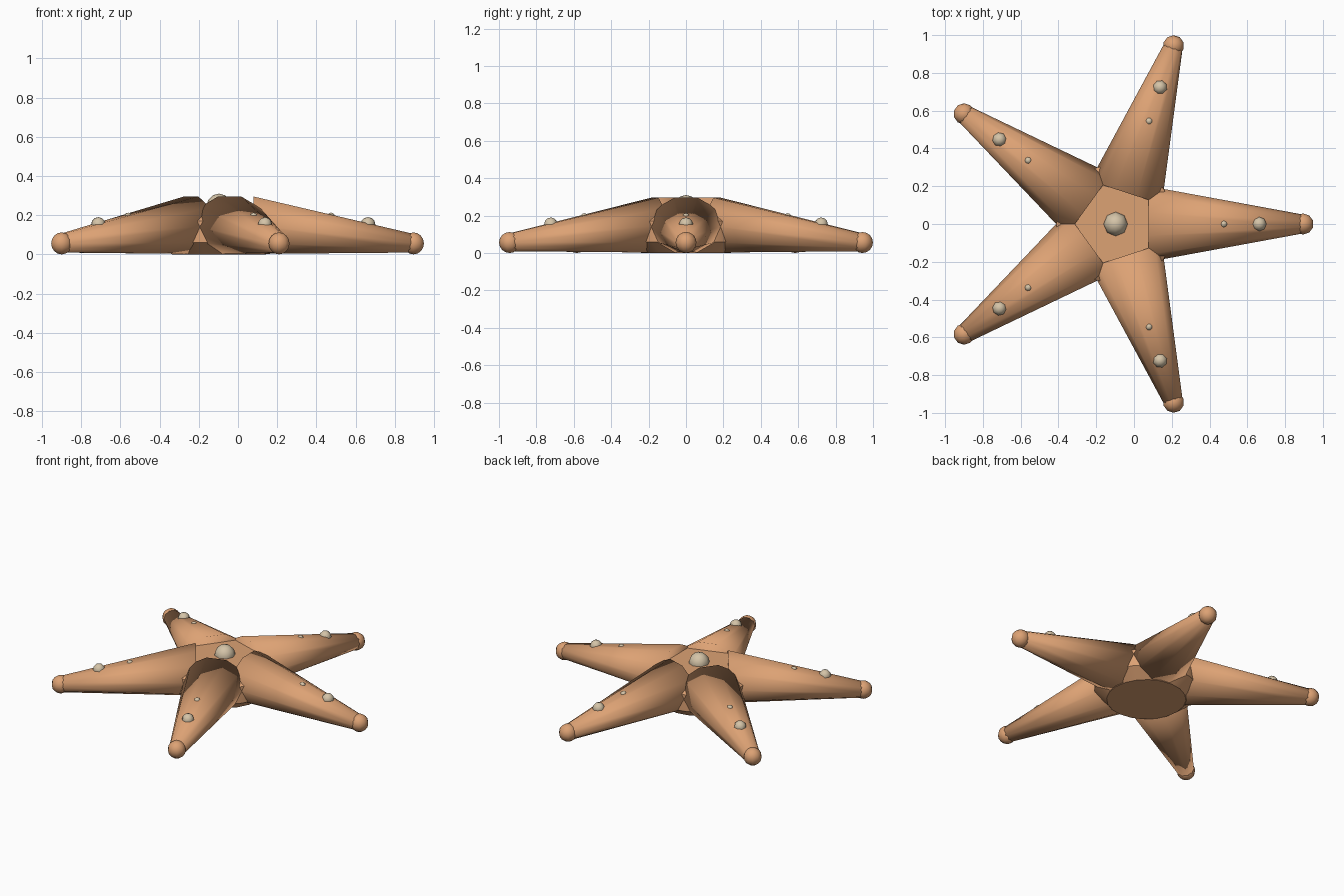
import bpy, bmesh, math
from mathutils import Matrix, Vector

if "Cube" in bpy.data.objects:
    bpy.data.objects.remove(bpy.data.objects["Cube"])

CX = -0.097          # star centre sits left of the origin
ARMS = 5


def material(name, rgb):
    m = bpy.data.materials.new(name)
    m.diffuse_color = (*rgb, 1)
    m.use_nodes = True
    m.node_tree.nodes["Principled BSDF"].inputs["Base Color"].default_value = m.diffuse_color
    return m


SKIN = material("orange skin", (0.72, 0.36, 0.175))
SPOT = material("pale sand", (0.66, 0.55, 0.39))


def finish(name, bm, mat, turn=0.0):
    bmesh.ops.recalc_face_normals(bm, faces=bm.faces)
    bm.transform(Matrix.Translation((CX, 0, 0)) @ Matrix.Rotation(turn, 4, 'Z'))
    for f in bm.faces:
        f.smooth = True
    me = bpy.data.meshes.new(name)
    bm.to_mesh(me)
    bm.free()
    me.materials.append(mat)
    ob = bpy.data.objects.new(name, me)
    bpy.context.collection.objects.link(ob)
    return ob


def ball(name, along, z, r, mat, turn=0.0, seg=8, rings=6):
    bm = bmesh.new()
    bmesh.ops.create_uvsphere(bm, u_segments=seg, v_segments=rings, radius=r,
                              matrix=Matrix.Translation((along, 0, z)))
    return finish(name, bm, mat, turn)


def arm(name, turn):
    # tapered ten-sided tube, flat side up, closed at both ends
    bm = bmesh.new()
    rings = []
    for x, ry, rz, z in ((0.175, 0.2, 0.154, 0.149), (0.992, 0.05, 0.05, 0.057)):
        rings.append([bm.verts.new((x, ry * math.cos(a), z + rz * math.sin(a)))
                      for a in (math.tau * i / 10 for i in range(10))])
    a, b = rings
    for i in range(10):
        j = (i + 1) % 10
        bm.faces.new((a[i], a[j], b[j], b[i]))
    bm.faces.new(a)
    bm.faces.new(b)
    finish(name, bm, SKIN, turn)


# central body: turned disc with rounded rim
bm = bmesh.new()
SIDES = 20
profile = [(0.24, 0.0), (0.315, 0.06), (0.315, 0.17), (0.22, 0.245)]
rows = [[bm.verts.new((r * math.cos(math.tau * i / SIDES),
                       r * math.sin(math.tau * i / SIDES), z))
         for i in range(SIDES)] for r, z in profile]
for lo, hi in zip(rows, rows[1:]):
    for i in range(SIDES):
        j = (i + 1) % SIDES
        bm.faces.new((lo[i], lo[j], hi[j], hi[i]))
bm.faces.new(rows[0])
bm.faces.new(rows[-1])
body = finish("body", bm, SKIN)
bpy.context.view_layer.objects.active = body
body.select_set(True)
bpy.ops.object.shade_smooth_by_angle(angle=math.radians(30))

ball("centre_knob", 0, 0.246, 0.064, SPOT)

# arms with rounded tips and two bumps each
for k in range(ARMS):
    t = math.tau * k / ARMS
    arm(f"arm_{k}", t)
    ball(f"arm_tip_{k}", 0.992, 0.056, 0.056, SKIN, t, 10, 8)
    ball(f"large_bump_{k}", 0.76, 0.152, 0.038, SPOT, t)
    ball(f"small_bump_{k}", 0.572, 0.193, 0.02, SPOT, t)
